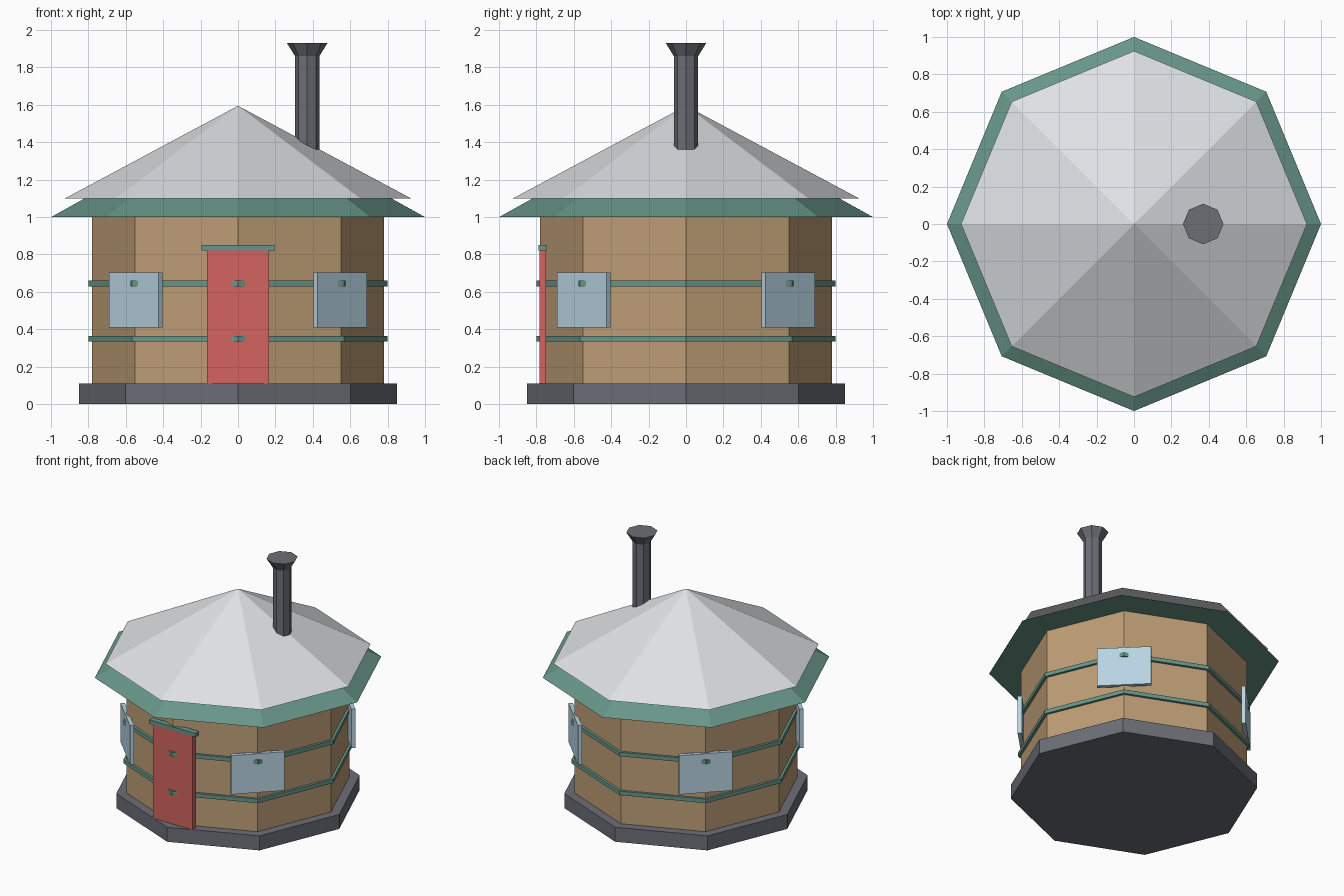
import bpy
import bmesh
from math import cos, sin, pi
from mathutils import Matrix

cube = bpy.data.objects.get("Cube")
if cube:
    bpy.data.objects.remove(cube, do_unlink=True)


def material(name, *srgb):
    """Flat material from 8-bit sRGB values."""
    linear = [((c / 255 + 0.055) / 1.055) ** 2.4 for c in srgb] + [1.0]
    mat = bpy.data.materials.new(name)
    mat.use_nodes = True
    mat.diffuse_color = linear
    mat.node_tree.nodes["Principled BSDF"].inputs["Base Color"].default_value = linear
    return mat


stone = material("dark grey", 108, 110, 118)
timber = material("tan wood", 190, 158, 118)
trim = material("green trim", 104, 150, 137)
canvas = material("pale roof", 222, 225, 228)
shutter_blue = material("pale blue", 184, 212, 226)
door_red = material("red", 212, 100, 94)


def finish(name, bm, mat):
    bmesh.ops.recalc_face_normals(bm, faces=bm.faces)
    mesh = bpy.data.meshes.new(name)
    bm.to_mesh(mesh)
    bm.free()
    mesh.materials.append(mat)
    obj = bpy.data.objects.new(name, mesh)
    bpy.context.collection.objects.link(obj)
    return obj


def octagon_stack(name, profile, mat, x=0.0):
    """Closed eight-sided solid from (radius, height) pairs; radius 0 is an apex."""
    bm = bmesh.new()
    rings = []
    for r, z in profile:
        count = 8 if r else 1
        rings.append([bm.verts.new((x + r * cos(i * pi / 4), r * sin(i * pi / 4), z))
                      for i in range(count)])
    for low, high in zip(rings, rings[1:]):
        for i in range(8):
            j = (i + 1) % 8
            top = [high[j], high[i]] if len(high) > 1 else high
            bm.faces.new([low[i], low[j]] + top)
    for ring in (rings[0], rings[-1]):
        if len(ring) > 1:
            bm.faces.new(ring)
    return finish(name, bm, mat)


def panel(name, width, z0, z1, front, back, mat, turn=0.0):
    """Upright board on the front corner, turned about the vertical axis."""
    bm = bmesh.new()
    place = (Matrix.Rotation(turn, 4, 'Z')
             @ Matrix.Translation((0, -(front + back) / 2, (z0 + z1) / 2))
             @ Matrix.Diagonal((width, front - back, z1 - z0, 1)))
    bmesh.ops.create_cube(bm, size=1, matrix=place)
    return finish(name, bm, mat)


# Base and walls
octagon_stack("base_plinth", [(0.85, 0), (0.85, 0.11)], stone)
octagon_stack("wall", [(0.78, 0.11), (0.78, 1.01)], timber)

# Bands around the wall
for label, z in (("lower", 0.335), ("upper", 0.63)):
    octagon_stack(label + "_band", [(0.8, z), (0.8, z + 0.03)], trim)

# Roof: eaves underneath, pale cover above
octagon_stack("eaves", [(1.0, 1.0), (0, 1.555)], trim)
octagon_stack("roof_cover", [(0.925, 1.1), (0, 1.595)], canvas)

# Chimney
octagon_stack("chimney", [(0.065, 1.25), (0.065, 1.86), (0.108, 1.93)], stone, x=0.37)

# Door and lintel
panel("door", 0.33, 0.11, 0.82, 0.784, 0.748, door_red)
panel("door_lintel", 0.39, 0.82, 0.85, 0.788, 0.745, trim)

# Shutters on the four diagonal corners
corners = ("front_left", "back_left", "back_right", "front_right")
for i, corner in enumerate(corners):
    panel(corner + "_shutter", 0.375, 0.41, 0.705, 0.787, 0.758, shutter_blue,
          pi / 4 + i * pi / 2)
